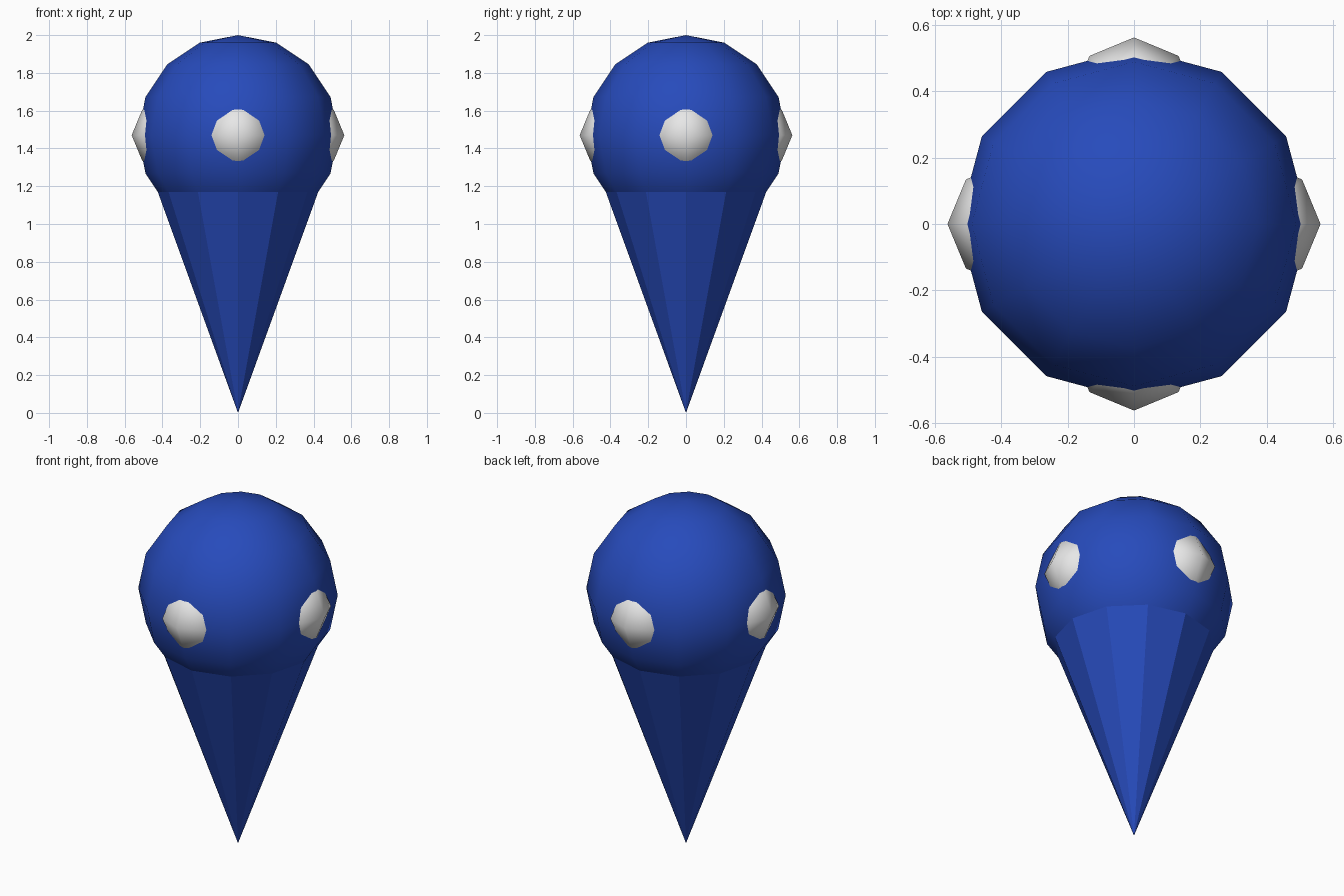
import bpy
import math

if "Cube" in bpy.data.objects:
    bpy.data.objects.remove(bpy.data.objects["Cube"])


def material(name, rgb):
    m = bpy.data.materials.new(name)
    m.diffuse_color = (*rgb, 1.0)
    m.use_nodes = True
    m.node_tree.nodes["Principled BSDF"].inputs["Base Color"].default_value = m.diffuse_color
    return m


blue = material("blue", (0.02, 0.07, 0.5))
white = material("white", (0.8, 0.8, 0.8))


def finish(name, mat, smooth):
    ob = bpy.context.object
    ob.name = name
    ob.data.materials.append(mat)
    if smooth:
        bpy.ops.object.shade_smooth()
    else:
        bpy.ops.object.shade_flat()
    return ob


def ball(name, mat, radius, segments, rings, location):
    bpy.ops.mesh.primitive_uv_sphere_add(
        segments=segments, ring_count=rings, radius=radius, location=location)
    return finish(name, mat, True)


CENTRE_Z = 1.47

# Round head
ball("head", blue, 0.53, 12, 8, (0, 0, CENTRE_Z))

# Pointed body, tip down, its wide end buried in the head
TOP_Z, TOP_R = 1.3, 0.472
bpy.ops.mesh.primitive_cone_add(
    vertices=12, radius1=0, radius2=TOP_R, depth=TOP_Z,
    location=(0, 0, TOP_Z / 2))
finish("spike", blue, False)

# Four small studs around the middle of the head
for i, side in enumerate(("right", "back", "left", "front")):
    a = i * math.pi / 2
    ball(side + "_stud", white, 0.19, 8, 4,
         (0.373 * math.cos(a), 0.373 * math.sin(a), CENTRE_Z))
